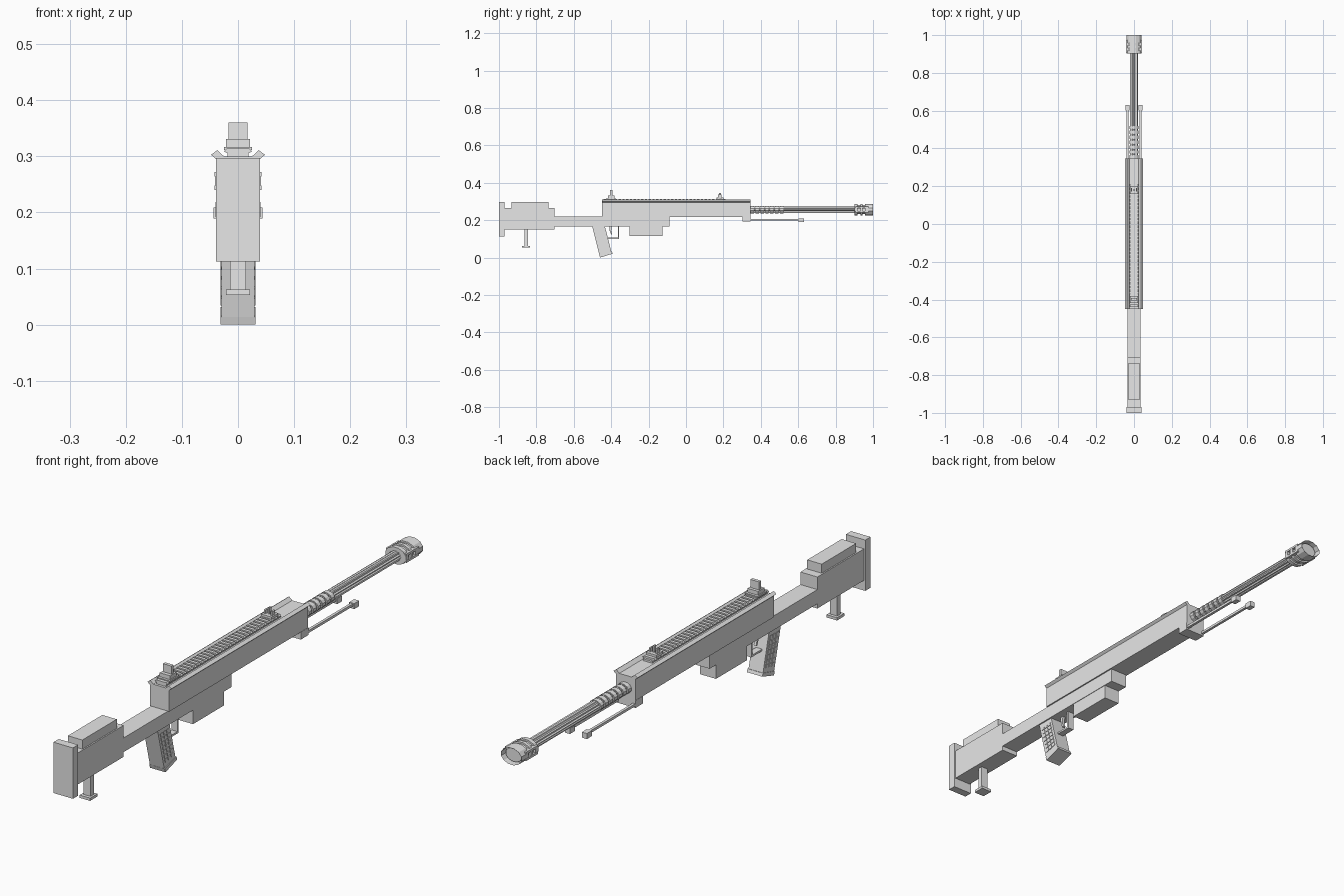
import bpy, bmesh, math
from mathutils import Vector

if "Cube" in bpy.data.objects:
    bpy.data.objects.remove(bpy.data.objects["Cube"])

grey = bpy.data.materials.new("plain_grey")
grey.diffuse_color = (0.8, 0.8, 0.8, 1)
grey.use_nodes = True
grey.node_tree.nodes["Principled BSDF"].inputs["Base Color"].default_value = grey.diffuse_color


def finish(name, bm):
    bmesh.ops.recalc_face_normals(bm, faces=bm.faces)
    me = bpy.data.meshes.new(name)
    bm.to_mesh(me)
    bm.free()
    me.materials.append(grey)
    ob = bpy.data.objects.new(name, me)
    bpy.context.collection.objects.link(ob)
    return ob


def add_prism(bm, a, b):
    """Join two matching rings of points into a closed solid."""
    va, vb = [bm.verts.new(p) for p in a], [bm.verts.new(p) for p in b]
    n = len(va)
    for i in range(n):
        j = (i + 1) % n
        bm.faces.new((va[i], va[j], vb[j], vb[i]))
    bm.faces.new(va)
    bm.faces.new(vb)


def add_box(bm, x0, x1, y0, y1, z0, z1):
    ring = [(x0, y0), (x1, y0), (x1, y1), (x0, y1)]
    add_prism(bm, [(x, y, z0) for x, y in ring], [(x, y, z1) for x, y in ring])


def boxes(name, *specs):
    bm = bmesh.new()
    for s in specs:
        add_box(bm, *s)
    return finish(name, bm)


def side(name, w, pts):
    """Side profile (y, z) extruded across x to half width w."""
    bm = bmesh.new()
    add_prism(bm, [(-w, y, z) for y, z in pts], [(w, y, z) for y, z in pts])
    return finish(name, bm)


def along(name, pts, *spans):
    """Cross-section (x, z) extruded along y, once per span."""
    bm = bmesh.new()
    for y0, y1 in spans:
        add_prism(bm, [(x, y0, z) for x, z in pts], [(x, y1, z) for x, z in pts])
    return finish(name, bm)


def oval(rx, rz, n, zc=0.256, inner=1.0):
    return [((rx if i % 2 else rx * inner) * math.cos(2 * math.pi * (i + .5) / n),
             zc + (rz if i % 2 else rz * inner) * math.sin(2 * math.pi * (i + .5) / n))
            for i in range(n)]


# Stock
boxes("butt_pad", (-.039, .039, -1, -.97, .113, .297))
side("stock_body", .034, [(-.97, .15), (-.703, .15), (-.703, .264), (-.97, .264)])
boxes("cheek_rest", (-.029, .029, -.932, -.735, .264, .297))
boxes("monopod", (-.014, .014, -.864, -.845, .063, .151),
      (-.021, .021, -.876, -.834, .053, .063))

# Lower frame and magazine
side("lower_frame", .034, [(-.703, .167), (-.087, .167), (-.087, .2185), (-.703, .2185)])
boxes("magazine", (-.032, .032, -.303, -.126, .115, .168))

# Upper receiver with flared top edges
half = [(.039, .218), (.039, .295), (.048, .303), (.037, .311), (.025, .300)]
along("receiver", half + [(-x, z) for x, z in reversed(half)], (-.449, .346))

# Top rail with cross teeth
boxes("rail_base", (-.019, .019, -.44, .22, .298, .307))
tooth = [(-.020, .306), (-.025, .309), (-.020, .314), (.020, .314), (.025, .309), (.020, .306)]
along("rail_teeth", tooth, *[(-.44 + i * .02, -.428 + i * .02) for i in range(33)])

# Sights
boxes("rear_sight", (-.025, .025, -.427, -.373, .311, .317),
      (-.021, .021, -.418, -.382, .317, .331),
      (-.017, .017, -.405, -.393, .331, .360))
boxes("front_sight", (-.021, .021, .162, .2, .311, .322),
      (-.016, -.010, .172, .190, .322, .336), (.010, .016, .172, .190, .322, .336),
      (-.003, .003, .176, .186, .322, .346))

# Slanted pistol grip with raised pads and a base plate
tb, tf, bb, bf = (Vector(p) for p in ((-.502, .168), (-.434, .168), (-.462, .010), (-.398, .027)))
side("pistol_grip", .029, [tb, tf, bf, bb])
side("grip_base", .031, [(-.4635, .014), (-.396, .032), (-.392, .021), (-.459, 0)])


def grip_at(u, v):
    return tb.lerp(tf, u).lerp(bb.lerp(bf, u), v)


bm = bmesh.new()
for s in (-1, 1):
    for c in range(3):
        for r in range(7):
            u, v = .14 + c * .26, .12 + r * .11
            q = [grip_at(a, b) for a, b in ((u, v), (u + .2, v), (u + .2, v + .08), (u, v + .08))]
            add_prism(bm, [(s * .0285, *p) for p in q], [(s * .031, *p) for p in q])
finish("grip_pads", bm)

# Trigger and its guard
boxes("trigger_guard", (-.012, .012, -.425, -.357, .099, .106),
      (-.012, .012, -.364, -.357, .106, .168))
side("trigger", .005, [(-.410, .168), (-.396, .168), (-.400, .145), (-.394, .125),
                       (-.400, .122), (-.408, .143)])

# Fluted barrel with cooling rings near the receiver
along("barrel", oval(.021, .019, 24, inner=.82), (.34, .93))
along("barrel_rings", oval(.0245, .020, 12), *[(.346 + i * .026, .364 + i * .026) for i in range(7)])

# Muzzle brake: core, rings, side ribs, hollow bore
along("muzzle_core", oval(.033, .025, 12), (.905, .985))
along("muzzle_rings", oval(.042, .031, 12), (.902, .918), (.932, .944))
bm = bmesh.new()
ring = oval(.042, .031, 12)
add_prism(bm, [(x, .958, z) for x, z in ring], [(x, 1, z) for x, z in ring])
bm.faces.ensure_lookup_table()
cap = max(bm.faces, key=lambda f: f.calc_center_median().y)
bmesh.ops.inset_region(bm, faces=[cap], thickness=.02)
bmesh.ops.translate(bm, verts=cap.verts, vec=(0, -.03, 0))
finish("muzzle_front", bm)
boxes("muzzle_ribs", *[(s * .034 - .0075, s * .034 + .0075, .905, .975, z - .004, z + .004)
                       for s in (-1, 1) for z in (.244, .268)])

# Folded bipod: mount, two legs with feet
boxes("bipod_mount", (-.040, .040, .302, .346, .192, .219))
for s, n in ((-1, "left"), (1, "right")):
    boxes(n + "_bipod_leg", (s * .034 - .005, s * .034 + .005, .34, .61, .198, .207),
          (s * .034 - .010, s * .034 + .010, .602, .630, .189, .209))
